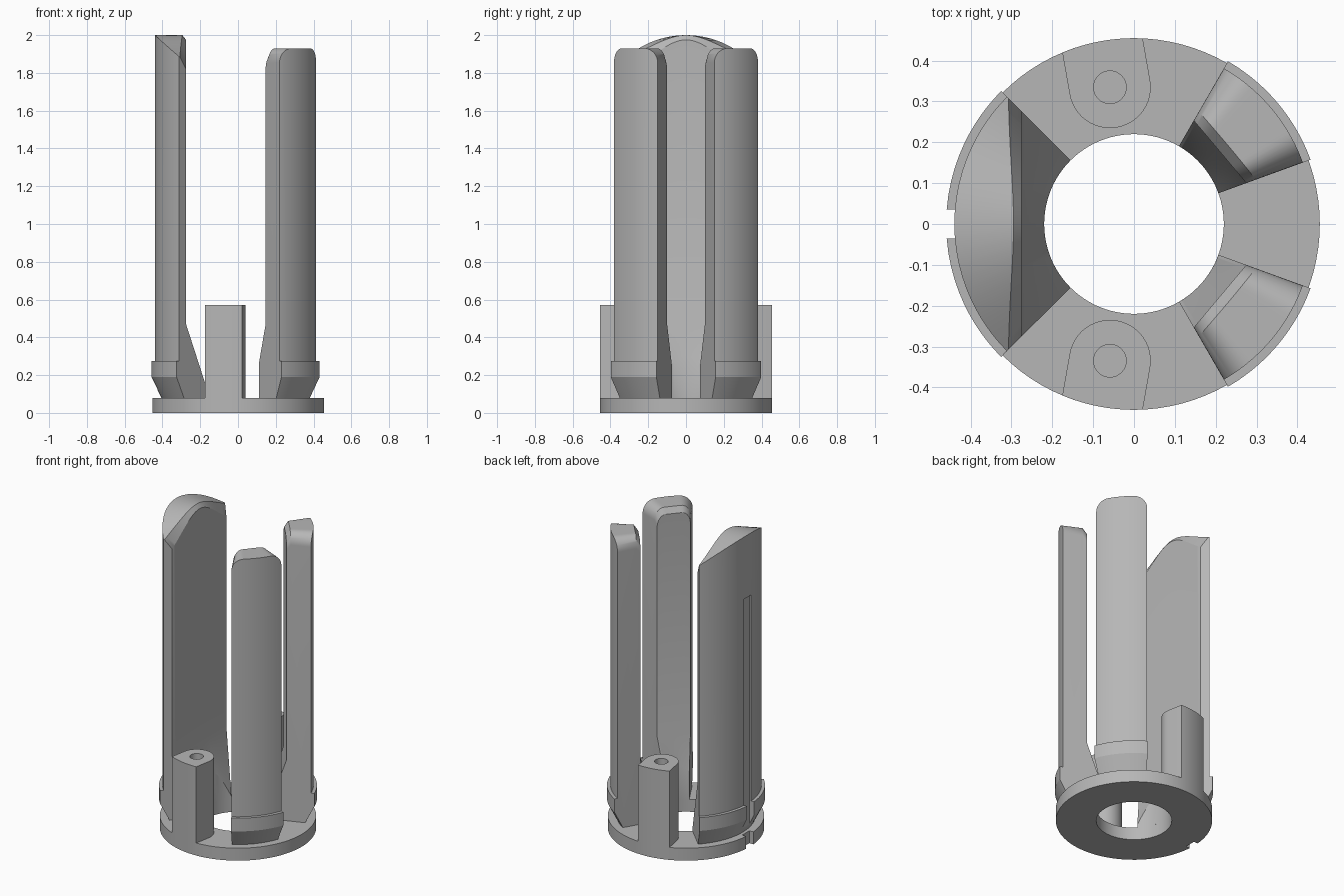
import bpy
import bmesh
from math import sin, cos, pi, radians, sqrt

cube = bpy.data.objects.get("Cube")
if cube:
    bpy.data.objects.remove(cube, do_unlink=True)

grey = bpy.data.materials.new("plain_grey")
grey.use_nodes = True
colour = (0.47, 0.47, 0.47, 1)
grey.diffuse_color = colour
grey.node_tree.nodes["Principled BSDF"].inputs["Base Color"].default_value = colour

BASE_TOP, HOLE_R, RING_R = 0.08, 0.22, 0.455
FLAT, PRONG_R, COLLAR_R = 0.275, 0.44, 0.46


def loft(name, sections, closed=False):
    """Skin a run of equal-sized closed sections, capping the ends if open."""
    bm = bmesh.new()
    rows = [[bm.verts.new(p) for p in s] for s in sections]
    n = len(rows[0])
    pairs = list(zip(rows, rows[1:]))
    if closed:
        pairs.append((rows[-1], rows[0]))
    else:
        bm.faces.new(rows[0])
        bm.faces.new(rows[-1])
    for a, b in pairs:
        for i in range(n):
            j = (i + 1) % n
            bm.faces.new((a[i], a[j], b[j], b[i]))
    bmesh.ops.recalc_face_normals(bm, faces=bm.faces)
    mesh = bpy.data.meshes.new(name)
    bm.to_mesh(mesh)
    bm.free()
    mesh.materials.append(grey)
    obj = bpy.data.objects.new(name, mesh)
    bpy.context.collection.objects.link(obj)
    return obj


def prism(name, outline, z0, z1):
    return loft(name, [[(x, y, z) for x, y in outline] for z in (z0, z1)])


def circle(cx, cy, r, n=32):
    return [(cx + r * cos(2 * pi * i / n), cy + r * sin(2 * pi * i / n)) for i in range(n)]


def cut(obj, cutter):
    """Subtract the cutter from the object and apply it."""
    cutter.hide_render = True
    mod = obj.modifiers.new("cut", 'BOOLEAN')
    mod.operation, mod.solver, mod.object = 'DIFFERENCE', 'EXACT', cutter
    bpy.context.view_layer.objects.active = obj
    bpy.ops.object.modifier_apply(modifier=mod.name)
    bpy.data.objects.remove(cutter, do_unlink=True)


def smooth(obj, angle=25):
    bpy.ops.object.select_all(action='DESELECT')
    obj.select_set(True)
    bpy.context.view_layer.objects.active = obj
    bpy.ops.object.shade_smooth_by_angle(angle=radians(angle))


def prong(name, heading, half, top_fn, bevel_fn, steps=32):
    """Upright prong: round outside, flat inside, gusset and collar at the foot."""
    sections = []
    for i in range(steps + 1):
        # cosine spacing puts more stations at the rounded corners
        s = -cos(pi * i / steps)
        t = half * s
        flat = FLAT / cos(t)
        gusset = 0.47 - 3.1 * (FLAT - HOLE_R * cos(t))
        top = top_fn(s, t)
        width, drop = bevel_fn(s)
        profile = [(HOLE_R, BASE_TOP), (HOLE_R, gusset), (flat, 0.47),
                   (flat, top - drop), (flat + width, top), (PRONG_R, top),
                   (PRONG_R, 0.275), (COLLAR_R, 0.275), (COLLAR_R, 0.19),
                   (0.405, BASE_TOP)]
        a = heading + t
        sections.append([(r * cos(a), r * sin(a), z) for r, z in profile])
    return loft(name, sections)


def domed_top(s, t):
    y = PRONG_R * sin(t)
    return 2 - (0.48 - sqrt(0.48 ** 2 - y * y))


def rounded_top(s, t):
    fillet = 0.075
    d = min(0.15 * (1 - abs(s)), fillet)
    return 1.93 - fillet + sqrt(max(0, fillet ** 2 - (fillet - d) ** 2))


def key_slot(top):
    return prism("slot_cutter", [(-0.6, -0.036), (-0.425, -0.036),
                                 (-0.425, 0.036), (-0.6, 0.036)], -0.1, top)


# Base ring with a key slot
ring_profile = [(HOLE_R, 0), (RING_R, 0), (RING_R, BASE_TOP), (HOLE_R, BASE_TOP)]
ring = loft("base_ring", [[(r * cos(2 * pi * i / 96), r * sin(2 * pi * i / 96), z)
                           for r, z in ring_profile] for i in range(96)], closed=True)
cut(ring, key_slot(0.2))
smooth(ring)

# Wide right prong with the slot running up its outside
wide = prong("wide_prong", pi, radians(45), domed_top,
             lambda s: (0.02 + 0.026 * s * s, 0.025 + 0.04 * s * s))
cut(wide, key_slot(1.6))
smooth(wide)

# Narrow prongs and screw posts, mirrored front and back
for label, side in (("front", -1), ("back", 1)):
    narrow = prong(label + "_narrow_prong", side * radians(40), radians(20),
                   rounded_top, lambda s: (0.025, 0.035))
    smooth(narrow)

    # U-shaped post: u runs outward, v across
    outline = [(0.34 + 0.1 * cos(a), 0.1 * sin(a))
               for a in [pi / 2 + pi * i / 24 for i in range(25)]]
    outline += [(sqrt(RING_R ** 2 - v * v), v)
                for v in [-0.1 + 0.2 * i / 12 for i in range(13)]]
    a = side * radians(100)

    def place(points):
        return [(u * cos(a) - v * sin(a), u * sin(a) + v * cos(a)) for u, v in points]

    post = prism(label + "_screw_post", place(outline), BASE_TOP, 0.57)
    cut(post, prism("hole_cutter", place(circle(0.34, 0, 0.04)), 0.25, 0.7))
    smooth(post)
